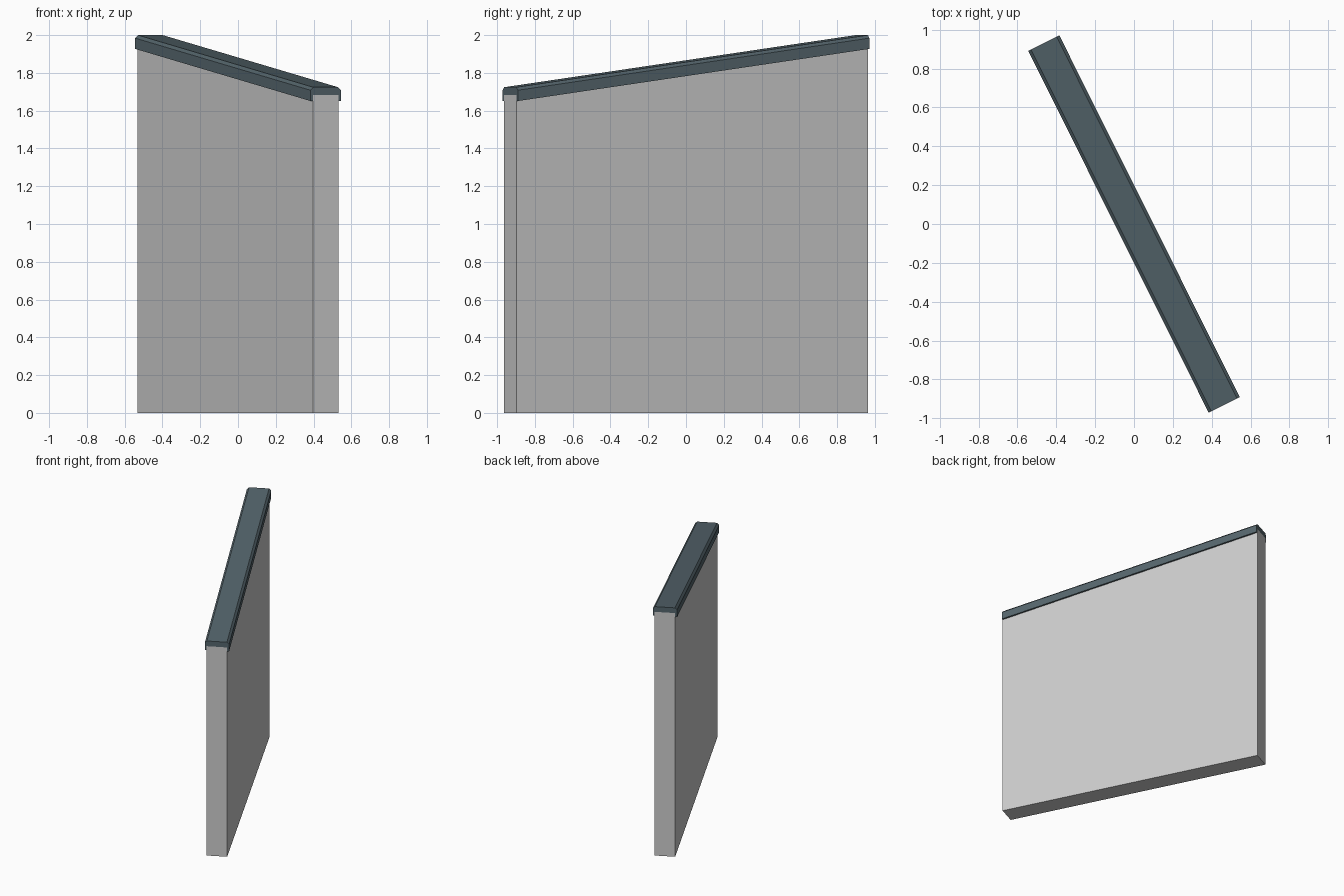
import bpy, bmesh, math
from mathutils import Matrix

if "Cube" in bpy.data.objects:
    bpy.data.objects.remove(bpy.data.objects["Cube"])

HALF_LEN = 1.04                     # half length of the wall run
RISE = 0.276                        # height gained from front end to back end
TURN = Matrix.Rotation(math.atan2(0.4642, 0.9305), 4, 'Z')


def sloped_prism(name, profile, color=None):
    """Sweep a cross-section (x, z, slope share) from the front end to the back end."""
    bm = bmesh.new()
    front = [bm.verts.new((x, -HALF_LEN, z)) for x, z, k in profile]
    back = [bm.verts.new((x, HALF_LEN, z + k * RISE)) for x, z, k in profile]
    n = len(profile)
    bm.faces.new(front)
    bm.faces.new(back[::-1])
    for i in range(n):
        j = (i + 1) % n
        bm.faces.new((front[i], back[i], back[j], front[j]))
    bmesh.ops.recalc_face_normals(bm, faces=bm.faces)
    bm.transform(TURN)
    mesh = bpy.data.meshes.new(name)
    bm.to_mesh(mesh)
    bm.free()
    obj = bpy.data.objects.new(name, mesh)
    bpy.context.collection.objects.link(obj)
    if color:
        mat = bpy.data.materials.new(name + "_paint")
        mat.diffuse_color = color
        mat.use_nodes = True
        mat.node_tree.nodes["Principled BSDF"].inputs["Base Color"].default_value = mat.diffuse_color
        mesh.materials.append(mat)
    return obj


# Wall panel with level base and sloping top
W = 0.0755
TOP = 1.682
sloped_prism("wall", [(-W, 0, 0), (W, 0, 0), (W, TOP, 1), (-W, TOP, 1)])

# Chamfered coping with lips hanging over both faces of the wall
C = 0.0895
half = [(W, TOP), (W, 1.651), (C, 1.651), (C, 1.708), (C - 0.016, 1.724)]
section = [(x, z, 1) for x, z in half] + [(-x, z, 1) for x, z in reversed(half)]
sloped_prism("coping", section, (0.09, 0.13, 0.15, 1))
